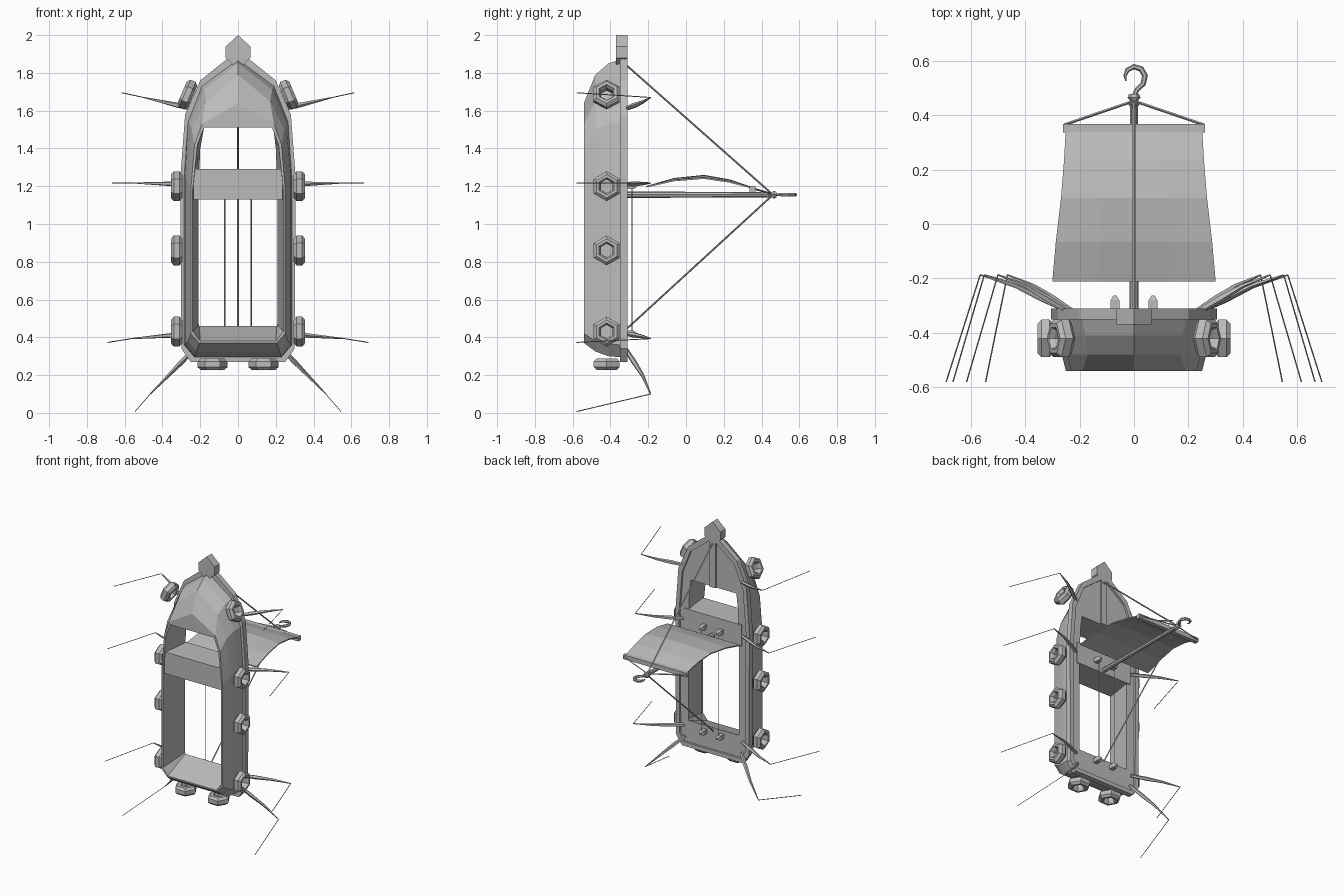
import bpy, bmesh, math
from mathutils import Vector

if "Cube" in bpy.data.objects:
    bpy.data.objects.remove(bpy.data.objects["Cube"])

grey = bpy.data.materials.new("plain_grey")
grey.use_nodes = True
grey.diffuse_color = (0.5, 0.5, 0.5, 1)
grey.node_tree.nodes["Principled BSDF"].inputs["Base Color"].default_value = (0.5, 0.5, 0.5, 1)


def finish(name, bm):
    bmesh.ops.recalc_face_normals(bm, faces=bm.faces)
    mesh = bpy.data.meshes.new(name)
    bm.to_mesh(mesh)
    bm.free()
    obj = bpy.data.objects.new(name, mesh)
    obj.data.materials.append(grey)
    bpy.context.collection.objects.link(obj)
    return obj


def loft(name, rings, loop=False, caps=True):
    """Skin closed rings of points."""
    bm = bmesh.new()
    rows = [[bm.verts.new(p) for p in ring] for ring in rings]
    n = len(rows[0])
    pairs = list(zip(rows, rows[1:])) + ([(rows[-1], rows[0])] if loop else [])
    for a, b in pairs:
        for i in range(n):
            j = (i + 1) % n
            bm.faces.new((a[i], a[j], b[j], b[i]))
    if caps and not loop:
        bm.faces.new(rows[0])
        bm.faces.new(rows[-1])
    return finish(name, bm)


def tube(name, path, radii, sides=6):
    """Rod along a path with a radius at every point."""
    pts = [Vector(p) for p in path]
    rings = []
    for i, p in enumerate(pts):
        d = (pts[min(i + 1, len(pts) - 1)] - pts[max(i - 1, 0)]).normalized()
        ref = Vector((0, 0, 1)) if abs(d.z) < 0.9 else Vector((1, 0, 0))
        u = d.cross(ref).normalized()
        v = d.cross(u)
        angles = [2 * math.pi * k / sides for k in range(sides)]
        rings.append([p + radii[i] * (u * math.cos(a) + v * math.sin(a)) for a in angles])
    return loft(name, rings)


def rope(name, a, b, r=0.003):
    return tube(name, [a, b], [r, r], 4)


def box(name, lo, hi):
    (x0, y0, z0), (x1, y1, z1) = lo, hi
    rect = [(x0, z0), (x1, z0), (x1, z1), (x0, z1)]
    return loft(name, [[(x, y, z) for x, z in rect] for y in (y0, y1)])


def outline(y, half):
    """Mirror half an outline; first and last points lie on the centre line."""
    full = half + [(-x, z) for x, z in half[-2:0:-1]]
    return [(x, y, z) for x, z in full]


# Hull shell: outside, open bottom, inner walls, deck and raised rim
rim = [(0, .27), (.25, .27), (.3, .34), (.305, 1.25), (.28, 1.58), (.2, 1.76), (0, 1.92)]
lip = [(0, .30), (.235, .30), (.27, .36), (.275, 1.25), (.25, 1.56), (.18, 1.73), (0, 1.87)]
top = [(0, .295), (.23, .295), (.285, .36), (.285, 1.25), (.265, 1.54), (.19, 1.73), (0, 1.87)]
upper = [(0, .30), (.23, .30), (.28, .365), (.28, 1.25), (.255, 1.53), (.18, 1.71), (0, 1.85)]
chine = [(0, .325), (.22, .325), (.265, .38), (.265, 1.22), (.245, 1.5), (.17, 1.65), (0, 1.79)]
bottom = [(0, .37), (.205, .37), (.25, .42), (.25, 1.18), (.23, 1.42), (.19, 1.53), (0, 1.64)]
well = [(0, .38), (.2, .38), (.24, .43), (.24, 1.18), (.215, 1.42), (.18, 1.51), (0, 1.51)]
hatch = [(0, .46), (.205, .46), (.208, .47), (.208, 1.2), (.2, 1.4), (.187, 1.51), (0, 1.51)]
levels = [(-.35, rim), (-.35, top), (-.41, upper), (-.48, chine), (-.54, bottom),
          (-.54, well), (-.33, hatch), (-.325, hatch), (-.325, lip), (-.31, lip), (-.31, rim)]
loft("hull", [outline(y, half) for y, half in levels], loop=True)

# Cross bulkhead, bow post and stem head
box("bulkhead", (-.235, -.53, 1.13), (.235, -.318, 1.29))
box("bow_post", (-.025, -.335, 1.51), (.025, -.312, 1.88))
head = [(0, 1.82), (.065, 1.88), (.065, 1.94), (0, 2.0)]
loft("stem_head", [outline(y, head) for y in (-.37, -.31)])


# Hexagonal fenders with a hole, set around the hull
def fender(name, centre, normal):
    c, n = Vector(centre), Vector(normal).normalized()
    u = Vector((0, 1, 0))
    v = n.cross(u)
    profile = [(.062, -.03), (.079, -.015), (.079, .015), (.062, .03),
               (.046, .03), (.036, .012), (.036, -.03)]
    angles = [math.radians(30 + 60 * k) for k in range(6)]
    loft(name, [[c + n * h + r * (u * math.cos(a) + v * math.sin(a)) for a in angles]
                for r, h in profile], loop=True)


for side, s in (("left", 1), ("right", -1)):
    for i, z in enumerate((.43, .86, 1.2)):
        fender(f"{side}_fender_{i + 1}", (s * .325, -.42, z), (s, 0, 0))
    fender(f"{side}_bow_fender", (s * .268, -.42, 1.685), (s * .92, 0, .39))
    fender(f"{side}_stern_fender", (s * .135, -.42, .257), (0, 0, -1))

    # Jointed legs: a tapered arm up to a knee, then a thin shaft
    legs = [("bow", (.24, 1.61), (.5, 1.67), (.615, 1.695)),
            ("middle", (.24, 1.21), (.55, 1.217), (.665, 1.217)),
            ("aft", (.24, .42), (.565, .393), (.69, .373)),
            ("stern", (.23, .34), (.465, .1), (.545, .007))]
    for label, base, knee, end in legs:
        a = Vector((s * base[0], -.32, base[1]))
        k = Vector((s * knee[0], -.187, knee[1]))
        e = Vector((s * end[0], -.58, end[1]))
        arch = Vector((0, .012, 0))
        tube(f"{side}_{label}_arm", [a, a.lerp(k, .3) + arch * .5, a.lerp(k, .6) + arch, k],
             [.011, .014, .009, .003], 5)
        rope(f"{side}_{label}_shaft", k, e, .0025)

    # Deck blocks with their halyard, and the yard brace
    for label, z in (("lower", .42), ("upper", 1.2)):
        x = s * .07
        rings = [[(x + dx * w, y, z + dz * w) for dx, dz in ((-1, -1), (1, -1), (1, 1), (-1, 1))]
                 for y, w in ((-.33, .016), (-.28, .016), (-.262, .005))]
        loft(f"{side}_{label}_block", rings)
    rope(f"{side}_halyard", (s * .07, -.285, .42), (s * .07, -.285, 1.2))
    rope(f"{side}_brace", (s * .255, .365, 1.185), (0, .452, 1.16), .005)

# Mast with finial and hook
tube("mast", [(0, -.33, 1.155), (0, .44, 1.155)], [.017, .014], 8)
tube("mast_finial", [(0, y, 1.155) for y in (.425, .44, .45, .465, .478)],
     [.012, .02, .013, .024, .018], 6)
hook = [(.002, .475), (.012, .495), (.034, .515), (.04, .545), (.026, .57),
        (0, .578), (-.024, .566), (-.033, .545), (-.03, .525)]
tube("mast_hook", [(x, y, 1.155) for x, y in hook],
     [.008, .009, .01, .011, .011, .01, .009, .006, .002], 6)

# Yard and bellied sail
box("yard", (-.26, .337, 1.168), (.26, .368, 1.2))
rows = [(.355, .25, 1.19), (.23, .257, 1.223), (.095, .268, 1.243), (-.065, .287, 1.23), (-.21, .3, 1.197)]
bm = bmesh.new()
grid = [[bm.verts.new((w * t, y, z + .013 * (1 - t * t) * math.sin(math.pi * i / 4)))
         for t in (-1, -.45, 0, .45, 1)] for i, (y, w, z) in enumerate(rows)]
for a, b in zip(grid, grid[1:]):
    for i in range(4):
        bm.faces.new((a[i], b[i], b[i + 1], a[i + 1]))
sail = finish("sail", bm)
thick = sail.modifiers.new("thickness", "SOLIDIFY")
thick.thickness = .008
thick.offset = 0

# Stays from mast head to bow and stern
rope("bow_stay", (0, -.32, 1.845), (0, .455, 1.16), .005)
rope("stern_stay", (0, -.32, .44), (0, .455, 1.15), .005)
